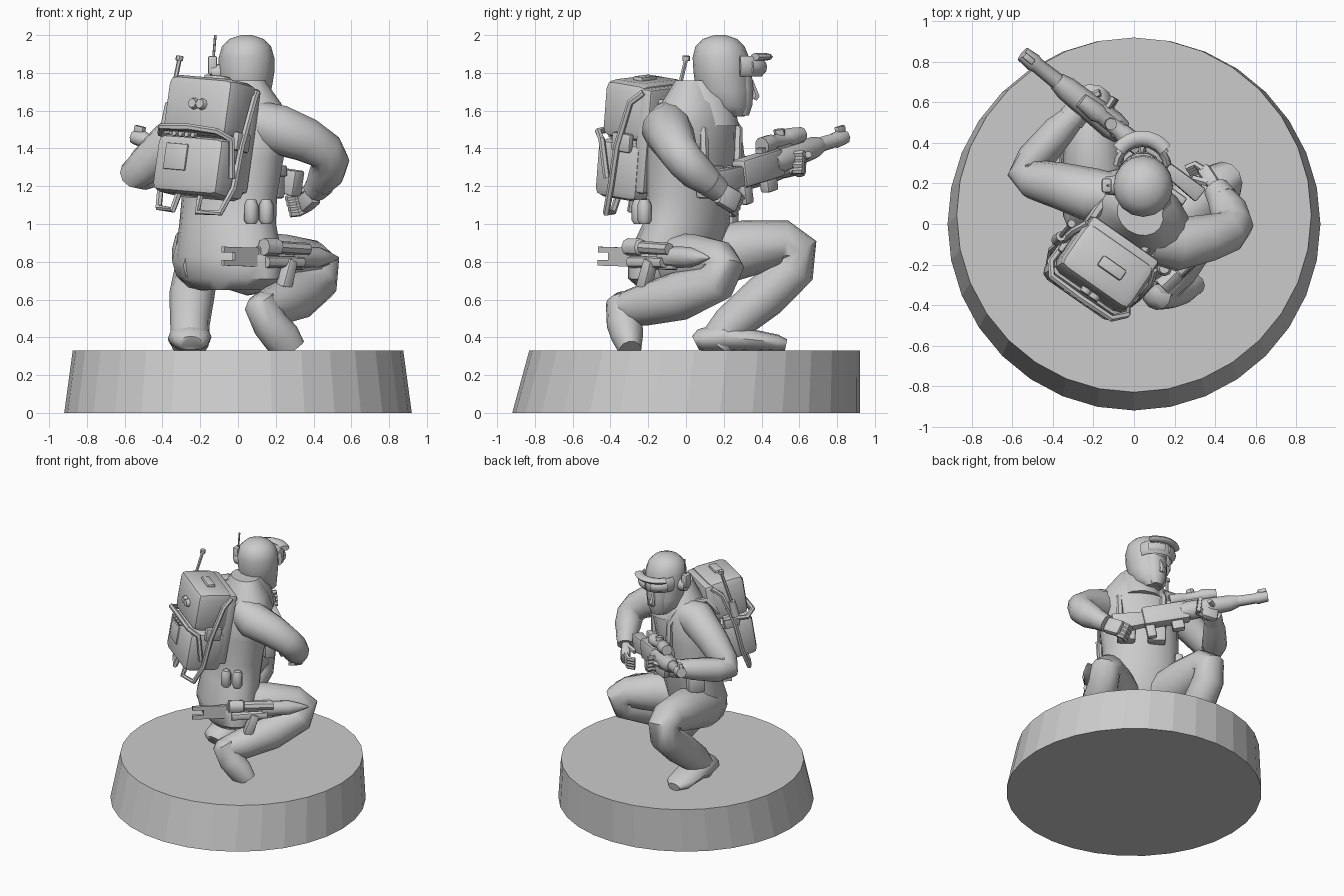
import bpy, bmesh, math
from mathutils import Vector, Matrix

grey = bpy.data.materials.new("plain grey")
grey.diffuse_color = (0.6, 0.6, 0.6, 1)
I = Matrix.Identity(4)


def finish(name, bm, smooth=40):
    bmesh.ops.recalc_face_normals(bm, faces=bm.faces)
    me = bpy.data.meshes.new(name)
    bm.to_mesh(me)
    bm.free()
    ob = bpy.data.objects.new(name, me)
    bpy.context.collection.objects.link(ob)
    me.materials.append(grey)
    if smooth:
        bpy.ops.object.select_all(action='DESELECT')
        ob.select_set(True)
        bpy.context.view_layer.objects.active = ob
        bpy.ops.object.shade_smooth_by_angle(angle=math.radians(smooth))
    return ob


def tube(name, pts, sides=12, hint=(1, 0, 0.01), flat=False, M=I, smooth=45):
    """Loft ellipses along points (x, y, z, r[, r2]); flat keeps rings horizontal."""
    bm = bmesh.new()
    P = [Vector(p[:3]) for p in pts]
    u, rings = Vector(hint), []
    for i, p in enumerate(pts):
        a, b = P[max(i - 1, 0)], P[min(i + 1, len(P) - 1)]
        if 0 < i < len(P) - 1:
            t = (P[i] - a).normalized() + (b - P[i]).normalized()
        else:
            t = b - a
        t = Vector((0, 0, 1)) if flat else t.normalized()
        u = u - t * u.dot(t)
        if u.length < 0.05:
            u = t.orthogonal()
        u.normalize()
        v = t.cross(u)
        ring = []
        for k in range(sides):
            ang = 2 * math.pi * k / sides
            ring.append(bm.verts.new(M @ (P[i] + u * p[3] * math.cos(ang) + v * p[-1] * math.sin(ang))))
        rings.append(ring)
    for r, s in zip(rings, rings[1:]):
        for k in range(sides):
            bm.faces.new((r[k], r[(k + 1) % sides], s[(k + 1) % sides], s[k]))
    bm.faces.new(rings[0])
    bm.faces.new(rings[-1])
    return finish(name, bm, smooth)


def pipe(name, pts, r, M=I, sides=6):
    return tube(name, [tuple(p) + (r,) for p in pts], sides, M=M)


def box(name, c, size, M=I, bevel=0.0, taper=1.0):
    """Bevelled box; taper scales the +x end."""
    bm = bmesh.new()
    bmesh.ops.create_cube(bm, size=1)
    for v in bm.verts:
        s = taper if v.co.x > 0 else 1
        v.co = Vector((v.co.x * size[0], v.co.y * size[1] * s, v.co.z * size[2] * s))
    if bevel:
        bmesh.ops.bevel(bm, geom=bm.edges[:], offset=bevel, segments=2, affect='EDGES', profile=0.5)
    bm.transform(M @ Matrix.Translation(c))
    return finish(name, bm, 35)


def along(a, b):
    """Frame at a with x toward b and z roughly up."""
    a, b = Vector(a), Vector(b)
    x = (b - a).normalized()
    y = Vector((0, 0, 1)).cross(x).normalized()
    M = Matrix((x, y, x.cross(y))).transposed().to_4x4()
    M.translation = a
    return M


def hand(name, palm, tip, curl):
    """Palm plus four curled fingers and a thumb."""
    M = along(palm, tip)
    box(name + "_palm", (0.03, 0, 0), (0.13, 0.07, 0.12), M, 0.025)
    for k in range(4):
        z = -0.045 + 0.03 * k
        pipe(f"{name}_finger_{k}", [(0.07, 0, z), (0.12, curl * 0.02, z), (0.13, curl * 0.07, z)], 0.018, M)
    pipe(name + "_thumb", [(0.0, curl * 0.02, 0.04), (0.06, curl * 0.07, 0.05)], 0.02, M)


# Base
tube("base", [(0, 0, 0, .92), (0, .045, .33, .875)], 32, flat=True, smooth=0)

# Torso, turned to the right
YAW = math.radians(-35)
ACROSS = (math.cos(YAW), math.sin(YAW), 0)
tube("jacket", [(-.03, -.08, .65, .2, .13), (-.04, -.08, .71, .3, .18), (-.05, -.06, .83, .315, .21),
                (-.055, -.0, 1.0, .28, .2), (-.045, .02, 1.15, .275, .2), (-.02, .03, 1.35, .285, .21),
                (.02, .04, 1.53, .285, .2), (.03, .05, 1.64, .215, .16), (.03, .05, 1.76, .12, .1)],
     16, ACROSS, flat=True)
tube("collar", [(.035, .13, 1.52, .16, .15), (.035, .1, 1.66, .15, .15), (.035, .07, 1.76, .11, .08)], 12, flat=True)
BODY = Matrix.Translation((-.03, .02, 0)) @ Matrix.Rotation(YAW, 4, 'Z')
for s in (-1, 1):
    box("chest_pouch", (s * .11, .2, 1.22), (.13, .08, .17), BODY, .015)
    box("chest_pouch_flap", (s * .11, .215, 1.28), (.14, .08, .06), BODY, .01)
    pipe("shoulder_strap", [(s * .15, .2, 1.3), (s * .16, .2, 1.5), (s * .15, .1, 1.63),
                            (s * .15, -.08, 1.64), (s * .15, -.2, 1.5)], .025, BODY)
box("hip_pouch", (-.28, .04, 1.05), (.06, .13, .13), BODY, .015)
for x, y in ((.07, -.25), (.15, -.22)):
    tube("belt_canister", [(x, y, 1.0, .025), (x, y, 1.02, .038), (x, y, 1.1, .038), (x, y, 1.13, .025)], 8)

# Legs and boots
tube("front_leg", [(-.17, -.1, .78, .12), (-.18, .05, .81, .17), (-.2, .32, .87, .15), (-.21, .52, .895, .125),
                   (-.215, .59, .86, .112), (-.22, .57, .76, .115), (-.245, .42, .62, .12),
                   (-.255, .24, .47, .105), (-.255, .16, .36, .1)])
tube("front_boot", [(-.25, .05, .37, .06, .04), (-.25, .08, .385, .1, .06), (-.255, .2, .4, .115, .08),
                    (-.26, .36, .385, .11, .055), (-.265, .48, .37, .095, .045), (-.265, .53, .36, .05, .03)])
tube("rear_leg", [(-.08, -.16, .78, .12), (.05, -.09, .79, .17), (.25, .06, .8, .145), (.39, .17, .8, .115),
                  (.435, .2, .77, .108), (.42, .16, .69, .11), (.31, -.03, .62, .13),
                  (.2, -.23, .57, .11), (.13, -.33, .555, .085)])
tube("rear_boot", [(.09, -.345, .62, .04), (.11, -.34, .59, .085), (.17, -.325, .47, .095),
                   (.23, -.31, .4, .1, .085), (.28, -.295, .33, .085, .06)])

# Arms and hands
tube("left_arm", [(-.06, .13, 1.55, .11), (-.2, .14, 1.53, .135), (-.37, .19, 1.42, .115), (-.49, .22, 1.31, .1),
                  (-.535, .25, 1.27, .09), (-.49, .32, 1.27, .09), (-.37, .46, 1.3, .08), (-.25, .58, 1.32, .05)])
tube("left_cuff", [(-.31, .52, 1.31, .07), (-.25, .585, 1.32, .062)], 10)
hand("left_hand", (-.24, .6, 1.31), (-.1, .55, 1.33), 1)
tube("right_arm", [(.08, -.08, 1.55, .11), (.21, -.1, 1.5, .135), (.36, -.07, 1.445, .12), (.46, -.04, 1.385, .105),
                   (.49, 0, 1.33, .1), (.47, .06, 1.27, .095), (.41, .17, 1.18, .06)])
tube("right_cuff", [(.44, .12, 1.22, .078), (.405, .175, 1.175, .065)], 10)
hand("right_hand", (.39, .2, 1.15), (.31, .32, 1.08), 1)

# Head with hood, face, goggles and headset
tube("head", [(.04, .25, 1.57, .06, .06), (.04, .23, 1.62, .115, .11), (.04, .2, 1.7, .135, .145),
              (.045, .19, 1.8, .147, .15), (.045, .185, 1.88, .147, .15), (.045, .18, 1.94, .13, .13),
              (.045, .18, 1.98, .09, .09), (.045, .18, 2.0, .03, .03)], 16, flat=True)
tube("neck", [(.03, .09, 1.6, .11), (.04, .19, 1.7, .11)], 12)
tube("face", [(.04, .3, 1.575, .045, .035), (.04, .295, 1.63, .075, .06), (.04, .29, 1.72, .085, .07),
              (.04, .29, 1.8, .09, .06)], 10, flat=True)
tube("nose", [(.04, .36, 1.66, .02), (.04, .37, 1.68, .022), (.04, .345, 1.76, .012)], 6)


def arc(r, z0, a0, a1, n, rr, rz, cy):
    out = []
    for k in range(n + 1):
        a = math.radians(a0 + (a1 - a0) * k / n)
        out.append((.04 + r * math.cos(a), cy + r * math.sin(a), z0, rr, rz))
    return out


tube("goggle_frame", arc(.125, 1.835, 5, 175, 10, .02, .055, .275), 8, (1, 0, 0))
for s in (-1, 1):
    a = 90 - s * 33
    tube("goggle_lens", arc(.138, 1.83, a - 25, a + 25, 5, .018, .034, .275), 8, (1, 0, 0))
tube("goggle_brow", arc(.14, 1.885, 35, 145, 8, .035, .02, .285), 8, (1, 0, 0))
tube("ear_cup", [(-.09, .19, 1.8, .05), (-.14, .19, 1.8, .045)], 10)
box("headset_radio", (-.135, .19, 1.84), (.05, .07, .1), bevel=.012)
pipe("headset_aerial", [(-.13, .19, 1.88), (-.12, .19, 2.0)], .007)

# Rifle: local x runs from muzzle to butt
R = along((-.55, .84, 1.46), (.33, .14, 1.24))
tube("rifle_barrel", [(0, 0, 0, .038), (.07, 0, 0, .045), (.09, 0, 0, .038), (.4, 0, 0, .045)], 8, M=R)
box("rifle_foresight", (.03, 0, .045), (.06, .03, .04), R, .005)
tube("rifle_handguard", [(.22, 0, 0, .045), (.28, 0, -.005, .06), (.58, 0, -.015, .072), (.64, 0, -.015, .06)], 8, M=R)
box("rifle_receiver", (.75, 0, -.02), (.34, .095, .15), R, .02)
box("rifle_rail", (.55, 0, .06), (.36, .045, .04), R)
tube("rifle_scope", [(.36, 0, .085, .04), (.46, 0, .09, .05), (.49, 0, .09, .038), (.6, 0, .09, .038),
                     (.62, 0, .09, .046), (.7, 0, .09, .046)], 10, M=R)
tube("scope_dial", [(.54, 0, .09, .03), (.54, 0, .148, .03)], 8, M=R)
box("rifle_magazine", (.68, 0, -.11), (.09, .06, .1), R, .012)
box("rifle_grip", (.88, 0, -.12), (.07, .05, .14), R, .015)
box("rifle_stock", (1.0, 0, -.03), (.28, .06, .1), R, .012, 1.4)

# Backpack in its own tilted frame: -y is the outer face
B = (Matrix.Translation((-.17, -.23, 1.45)) @ Matrix.Rotation(YAW, 4, 'Z')
     @ Matrix.Rotation(math.radians(4), 4, 'Y') @ Matrix.Rotation(math.radians(-8), 4, 'X'))
box("pack_upper", (0, 0, .165), (.42, .27, .31), B, .05)
box("pack_lower", (0, -.01, -.155), (.43, .28, .31), B, .045)
box("pack_back_plate", (0, .13, .02), (.4, .08, .56), B, .02)
box("pack_pocket", (-.07, -.15, -.12), (.14, .02, .14), B, .005)
box("pack_lid_handle", (.02, .0, .325), (.14, .06, .03), B, .01)
for x in (-.01, .04):
    tube("pack_button", [(x, -.13, .17, .033), (x, -.16, .17, .025)], 8, M=B)
for k in range(4):
    tube("pack_buckle", [(-.08 + .04 * k, -.16, -.0, .017), (-.08 + .04 * k, -.185, .0, .014)], 6, M=B)
for s in (-1, 1):
    pipe("pack_side_rail", [(s * .2, .12, .28), (s * .23, .06, .22), (s * .235, .0, -.02), (s * .235, -.02, -.25),
                            (s * .2, -.06, -.39), (s * .08, -.1, -.4), (s * .07, -.08, -.31)], .018, B)
    box("pack_side_pouch", (s * .215, .02, .0), (.04, .12, .1), B, .012)
pipe("pack_cross_tube", [(-.22, .08, .03), (-.225, -.1, .0), (-.18, -.165, .03), (0, -.17, .04), (.18, -.165, .03),
                         (.235, -.1, -.0), (.235, -.05, -.2)], .018, B)
pipe("pack_aerial", [(-.37, -.07, 1.58), (-.31, 0, 1.87)], .012)
tube("pack_aerial_tip", [(-.312, 0, 1.865, .02), (-.308, .002, 1.89, .02)], 8)
tube("pack_aerial_socket", [(-.38, -.08, 1.52, .03), (-.36, -.06, 1.64, .025)], 8)

# Launcher strapped to the rear thigh: local x runs from tail fin to pointed nose
H = along((-.08, -.46, .84), (.53, .12, .82))
box("launcher_tail_plate", (.2, 0, -.01), (.24, .02, .1), H)
for z in (-.045, .025):
    box("launcher_tail_prong", (.05, 0, z), (.1, .02, .03), H)
box("launcher_body", (.42, .02, -.01), (.34, .08, .12), H, .015)
tube("launcher_tube", [(.26, -.04, .045, .046), (.36, -.04, .045, .046), (.37, -.04, .045, .034),
                       (.58, -.04, .04, .034)], 8, M=H)
tube("launcher_lower_tube", [(.28, -.04, -.035, .03), (.54, -.04, -.03, .03)], 8, M=H)
tube("launcher_nose", [(.5, 0, 0, .055), (.7, 0, 0, .055), (.77, 0, 0, .035), (.845, 0, 0, .006)], 8, M=H)
G = along(H @ Vector((.45, -.05, -.02)), H @ Vector((.4, -.05, -.17)))
box("launcher_grip", (.08, 0, 0), (.16, .06, .06), G, .012, 1.15)
